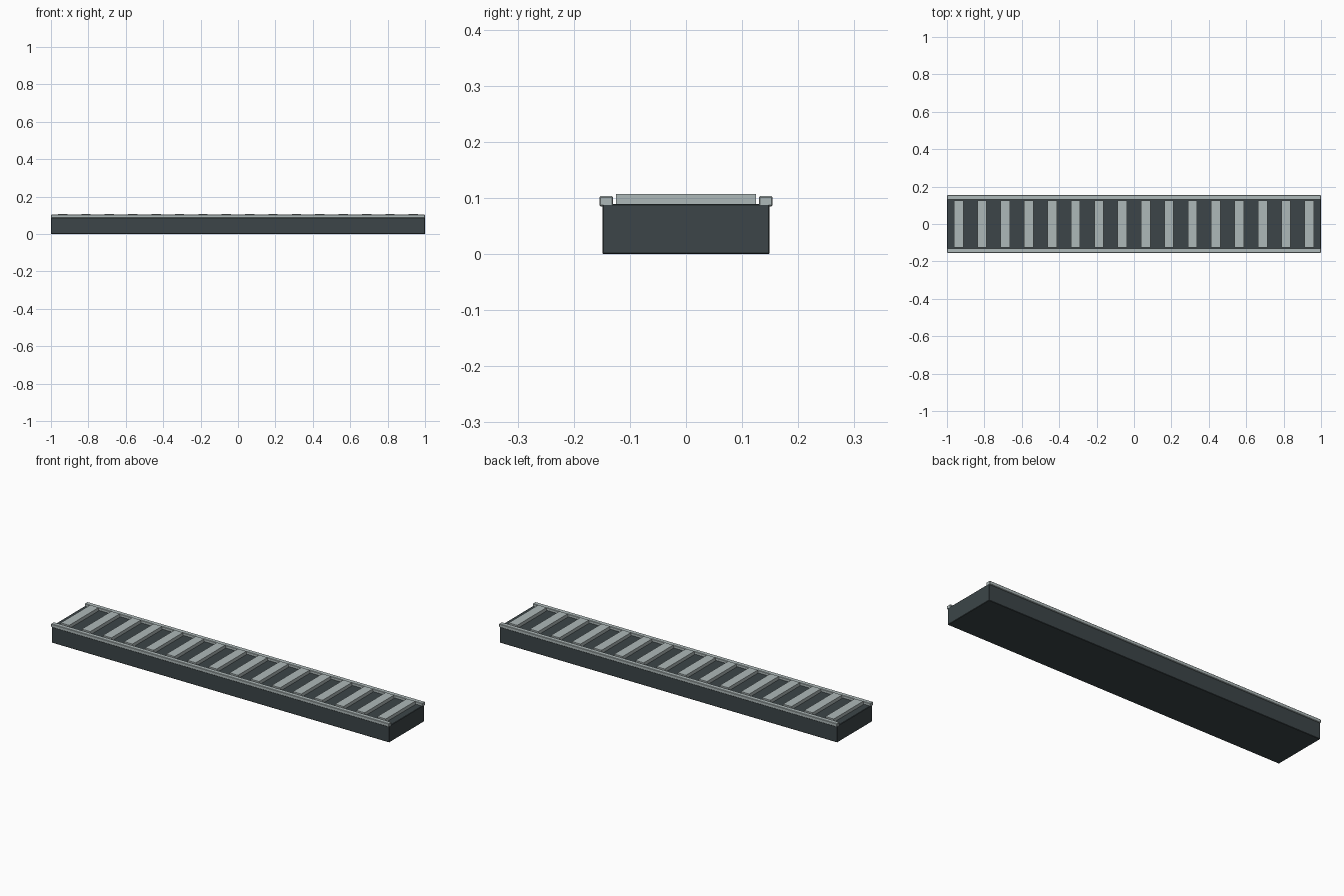
import bpy

if "Cube" in bpy.data.objects:
    bpy.data.objects.remove(bpy.data.objects["Cube"])


def material(name, rgb):
    m = bpy.data.materials.new(name)
    m.diffuse_color = (*rgb, 1)
    m.use_nodes = True
    m.node_tree.nodes["Principled BSDF"].inputs["Base Color"].default_value = m.diffuse_color
    return m


dark = material("dark_metal", (0.045, 0.06, 0.065))
light = material("light_metal", (0.42, 0.48, 0.48))


def box(name, lo, hi, mat, bevel=0.0):
    bpy.ops.mesh.primitive_cube_add(
        size=1, location=[(a + b) / 2 for a, b in zip(lo, hi)])
    o = bpy.context.object
    o.name = name
    o.scale = [b - a for a, b in zip(lo, hi)]
    bpy.ops.object.transform_apply(location=False, rotation=False, scale=True)
    o.data.materials.append(mat)
    if bevel:
        b = o.modifiers.new("edge_bevel", 'BEVEL')
        b.width = bevel
        b.segments = 1
    return o


# Channel body
box("channel_body", (-1, -0.149, 0), (1, 0.149, 0.089), dark, 0.002)

# Raised side rails
for side, s in (("front", -1), ("back", 1)):
    y0, y1 = sorted((s * 0.13, s * 0.154))
    box(side + "_rail", (-1, y0, 0.085), (1, y1, 0.103), light, 0.002)

# Evenly spaced grate slats
COUNT = 16
pitch = 2 / COUNT
for i in range(COUNT):
    x = -1 + pitch * (i + 0.5)
    box(f"grate_slat_{i + 1}", (x - 0.025, -0.125, 0.087),
        (x + 0.025, 0.125, 0.107), light)
